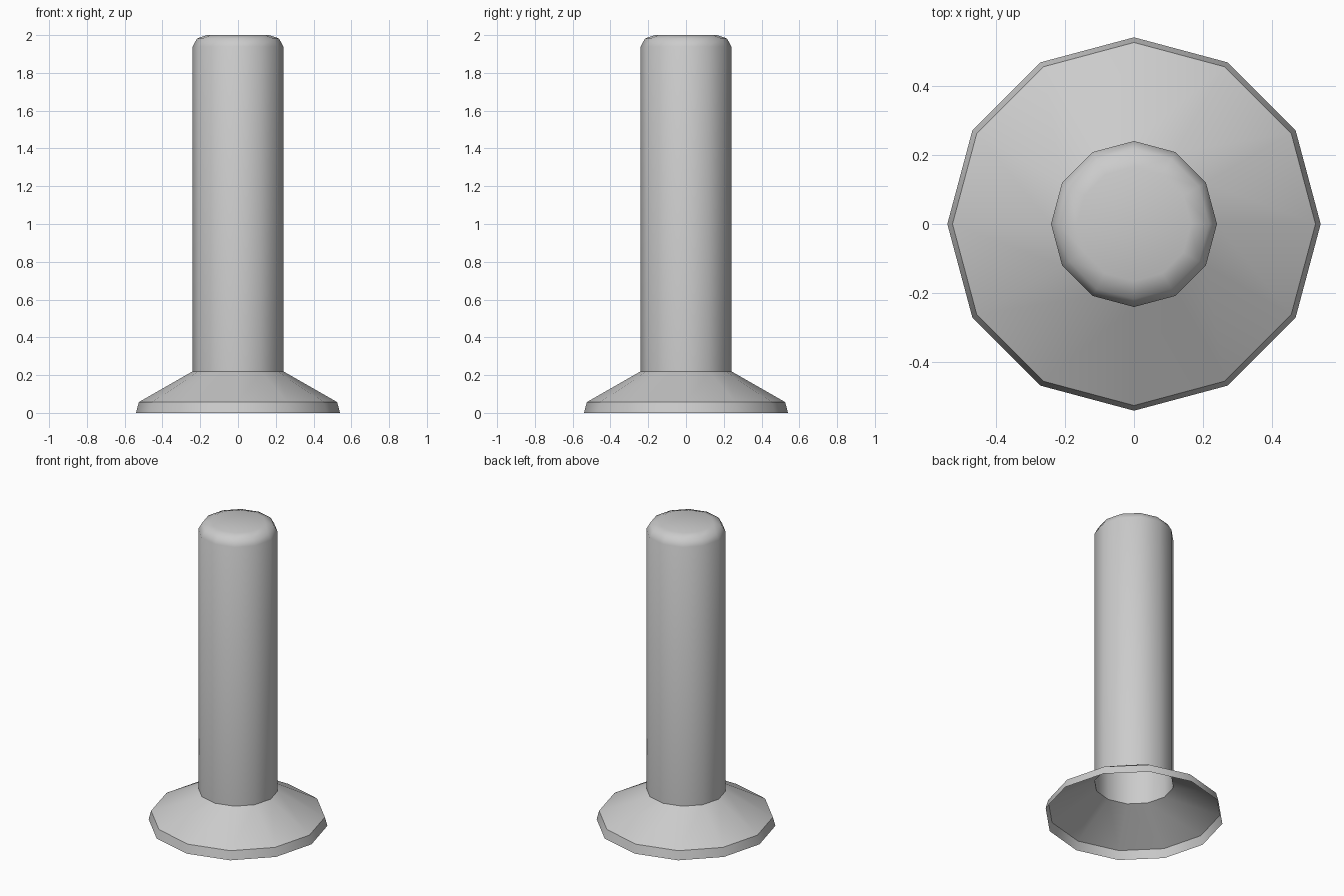
import bpy, bmesh
from math import cos, sin, pi

cube = bpy.data.objects.get("Cube")
if cube:
    bpy.data.objects.remove(cube, do_unlink=True)

SIDES = 12

grey = bpy.data.materials.new("plain grey")
grey.use_nodes = True
colour = (0.6, 0.6, 0.6, 1)
grey.diffuse_color = colour
grey.node_tree.nodes["Principled BSDF"].inputs["Base Color"].default_value = colour


def lathe(name, profile, sharp_rings=(), cap=False):
    """Turn a (radius, height) profile into an open smooth shell."""
    bm = bmesh.new()
    rings = [[bm.verts.new((r * cos(2 * pi * i / SIDES), r * sin(2 * pi * i / SIDES), z))
              for i in range(SIDES)] for r, z in profile]
    for low, high in zip(rings, rings[1:]):
        for i in range(SIDES):
            j = (i + 1) % SIDES
            bm.faces.new((low[i], low[j], high[j], high[i]))
    if cap:
        bm.faces.new(rings[-1])
    for f in bm.faces:
        f.smooth = True
    for k in sharp_rings:
        for i in range(SIDES):
            bm.edges.get((rings[k][i - 1], rings[k][i])).smooth = False
    mesh = bpy.data.meshes.new(name)
    bm.to_mesh(mesh)
    bm.free()
    mesh.materials.append(grey)
    obj = bpy.data.objects.new(name, mesh)
    bpy.context.collection.objects.link(obj)
    return obj


# Flared foot, hollow and open underneath
lathe("flared_foot", [(0.54, 0), (0.525, 0.057), (0.24, 0.22)], sharp_rings=[1])

# Hollow post with a rounded, closed top
lathe("post", [(0.24, 0.22), (0.24, 1.94), (0.217, 1.982), (0.165, 2.0)], cap=True)
